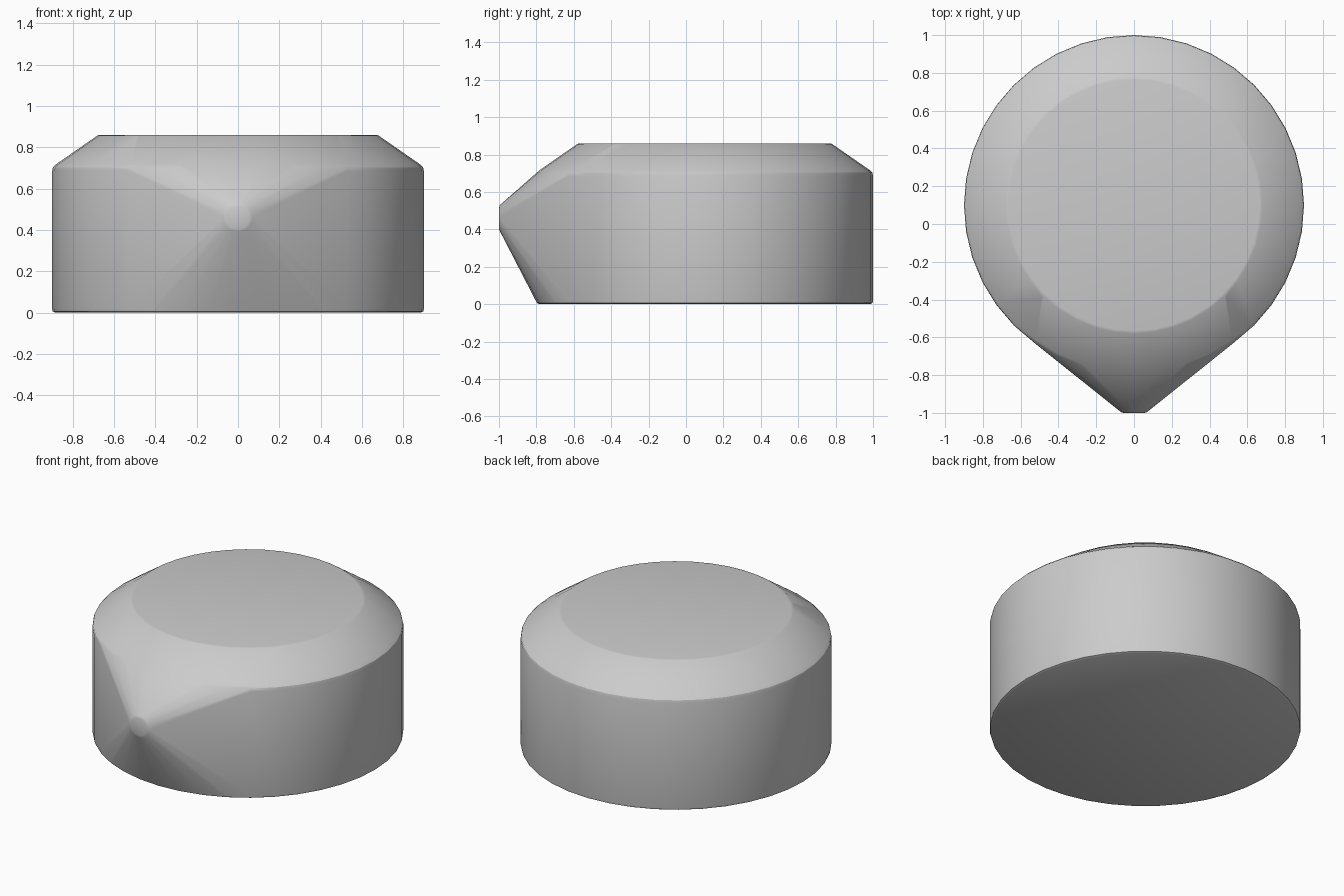
import bpy
import bmesh
from math import sin, cos, tau, radians
from mathutils import Vector

cube = bpy.data.objects.get("Cube")
if cube:
    bpy.data.objects.remove(cube, do_unlink=True)

# One plain grey for the whole body
grey = bpy.data.materials.new("light grey")
grey.use_nodes = True
colour = (0.6, 0.6, 0.6, 1)
grey.diffuse_color = colour
grey.node_tree.nodes["Principled BSDF"].inputs["Base Color"].default_value = colour


def add_rings(bm, profile, segments, place):
    """Add one ring of points per (radius, offset) pair of the profile."""
    for radius, offset in profile:
        for i in range(segments):
            a = tau * i / segments
            bm.verts.new(place(radius * cos(a), radius * sin(a), offset))


bm = bmesh.new()

# Round drum with softened rims and a sloping shoulder
drum = [(0.885, 0), (0.897, 0.006), (0.9, 0.018),
        (0.9, 0.685), (0.896, 0.703), (0.882, 0.717),
        (0.69, 0.85), (0.68, 0.857), (0.665, 0.86)]
add_rings(bm, drum, 40, lambda u, v, w: Vector((u, 0.1 + v, w)))

# Small round tip that points forward
tip = [(0.055, -1), (0.07, -0.995), (0.08, -0.98)]
add_rings(bm, tip, 24, lambda u, v, w: Vector((u, w, 0.46 + v)))

# Stretch a skin over drum and tip, so the tip blends into a pointer
hull = bmesh.ops.convex_hull(bm, input=bm.verts)
unused = {g for g in hull["geom_interior"] + hull["geom_unused"]
          if isinstance(g, bmesh.types.BMVert)}
bmesh.ops.delete(bm, geom=list(unused), context="VERTS")
bmesh.ops.dissolve_limit(bm, angle_limit=radians(0.5), verts=bm.verts, edges=bm.edges)
bmesh.ops.recalc_face_normals(bm, faces=bm.faces)

mesh = bpy.data.meshes.new("pointed_drum")
bm.to_mesh(mesh)
bm.free()
mesh.materials.append(grey)
body = bpy.data.objects.new("pointed_drum", mesh)
bpy.context.collection.objects.link(body)

# Smooth the round sides, keep sharp creases
bpy.ops.object.select_all(action="DESELECT")
body.select_set(True)
bpy.context.view_layer.objects.active = body
bpy.ops.object.shade_smooth_by_angle(angle=radians(30))
